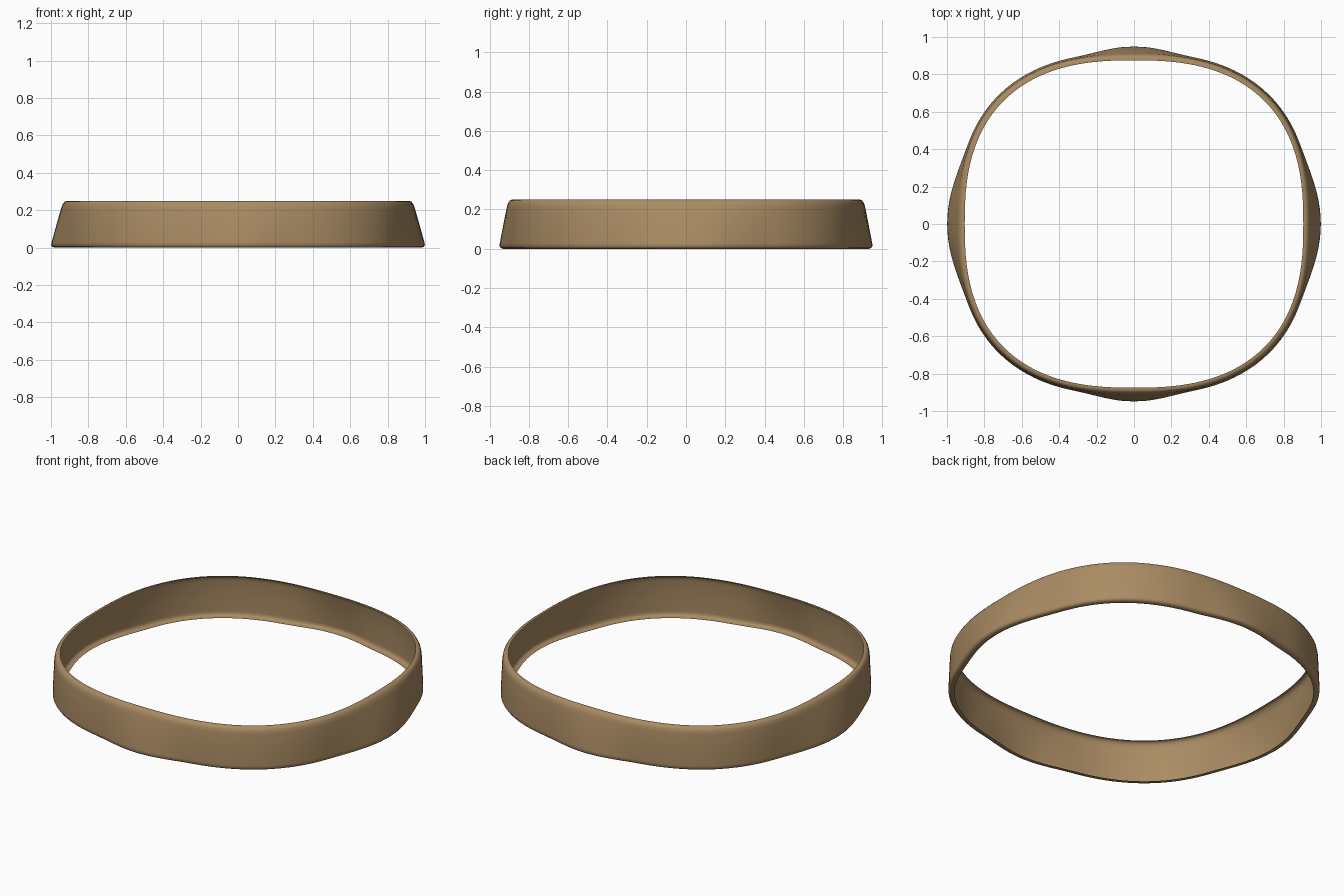
import bpy, math

if "Cube" in bpy.data.objects:
    bpy.data.objects.remove(bpy.data.objects["Cube"])

SEGMENTS = 160
POWER = 2.52  # squareness of the outline
# thin wall section with lips curling inward: (inset, height, flare amount)
SECTION = [(0.034, 0.001, 1.0), (0.018, 0.0, 1.0), (0.007, 0.004, 1.0),
           (0.001, 0.013, 1.0), (0.0, 0.028, 0.95), (0.0, 0.12, 0.55),
           (0.0, 0.212, 0.14), (0.003, 0.232, 0.06), (0.010, 0.245, 0.02),
           (0.019, 0.25, 0.0), (0.031, 0.25, 0.0)]


def bump(d, width):
    """Smooth swell that fades to zero at the given half width."""
    return 0.5 + 0.5 * math.cos(math.pi * d / width) if abs(d) < width else 0.0


def ring_point(angle, inset, z, flare):
    """Rounded-square outline, flared at the foot and swollen on four sides."""
    c, s = math.cos(angle), math.sin(angle)
    x = math.copysign(abs(c) ** (2 / POWER), c) * 0.936
    y = math.copysign(abs(s) ** (2 / POWER), s) * 0.906
    # outward direction of the outline
    nx = math.copysign(abs(x / 0.936) ** (POWER - 1), x) / 0.936
    ny = math.copysign(abs(y / 0.906) ** (POWER - 1), y) / 0.906
    length = math.hypot(nx, ny)
    swell = 0.010 + 0.054 * bump(y, 0.44) * (abs(c) > abs(s)) \
        + 0.034 * bump(x, 0.33) * (abs(s) > abs(c))
    out = flare * swell - inset
    return (x + nx / length * out, y + ny / length * out, z)


# ring band
n = len(SECTION)
verts = [ring_point(2 * math.pi * i / SEGMENTS, *p)
         for i in range(SEGMENTS) for p in SECTION]
faces = []
for i in range(SEGMENTS):
    j = (i + 1) % SEGMENTS
    for k in range(n - 1):
        faces.append((i * n + k, j * n + k, j * n + k + 1, i * n + k + 1))
mesh = bpy.data.meshes.new("ring_band")
mesh.from_pydata(verts, [], faces)
mesh.update()
band = bpy.data.objects.new("ring_band", mesh)
bpy.context.collection.objects.link(band)

# tan material
tan = bpy.data.materials.new("tan")
tan.diffuse_color = (0.40, 0.26, 0.125, 1)
tan.use_nodes = True
tan.node_tree.nodes["Principled BSDF"].inputs["Base Color"].default_value = tan.diffuse_color
mesh.materials.append(tan)

bpy.context.view_layer.objects.active = band
band.select_set(True)
bpy.ops.object.shade_smooth_by_angle(angle=math.radians(60))
